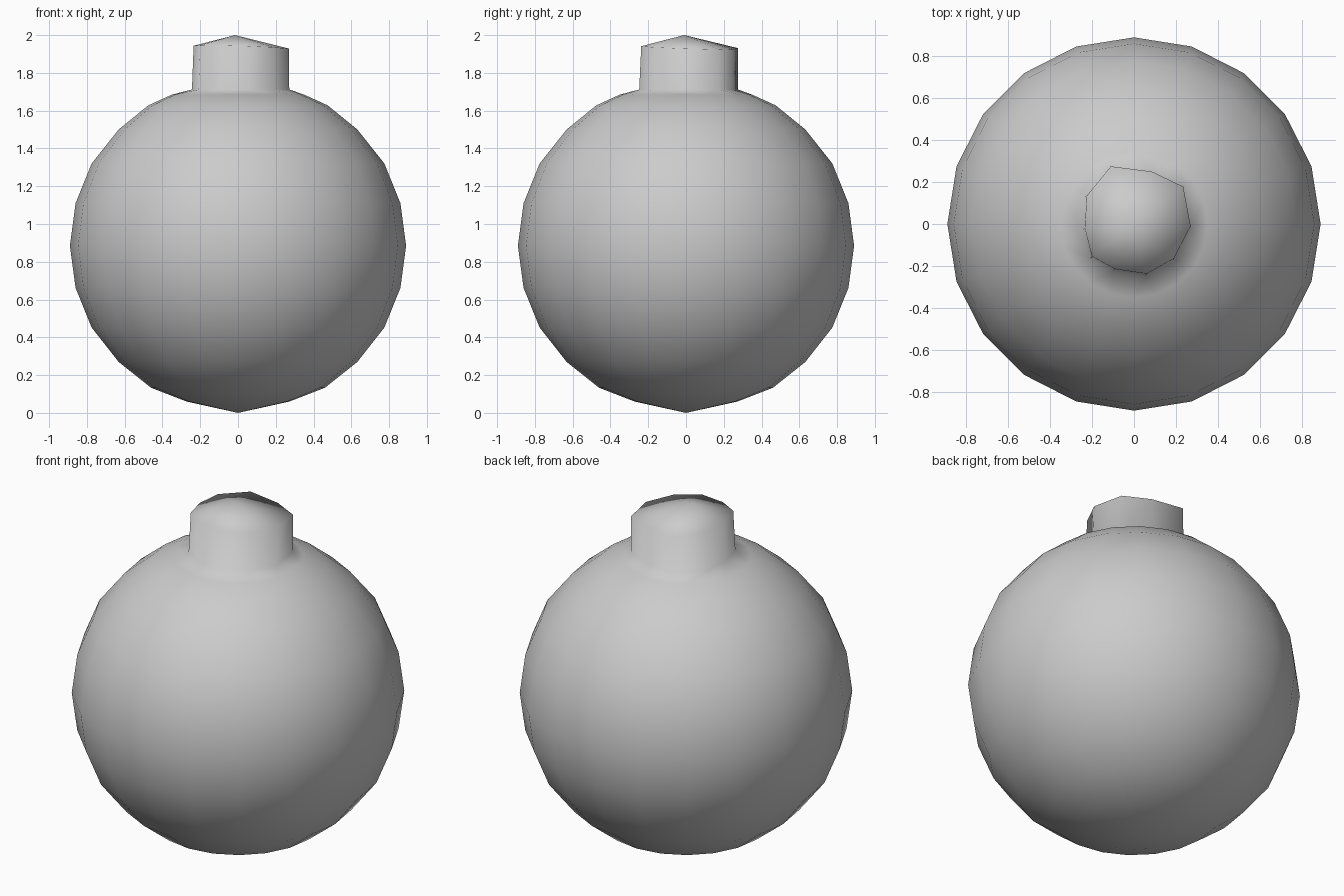
import bpy, bmesh
from math import cos, sin, tau

if "Cube" in bpy.data.objects:
    bpy.data.objects.remove(bpy.data.objects["Cube"])

SEG = 20
bm = bmesh.new()

def ring(r, z):
    return [bm.verts.new((r * cos(tau * i / SEG), r * sin(tau * i / SEG), z)) for i in range(SEG)]

def skin(a, b):
    n = len(a)
    for i in range(n):
        j = (i + 1) % n
        bm.faces.new((a[i], a[j], b[j], b[i]))

def fan(tip, loop):
    for i in range(len(loop)):
        bm.faces.new((tip, loop[i], loop[(i + 1) % len(loop)]))

# Round body, from the bottom pole up to the neck
profile = [(0.272, 0.06), (0.46, 0.133), (0.632, 0.27), (0.775, 0.452), (0.86, 0.662),
           (0.89, 0.885), (0.86, 1.11), (0.775, 1.32), (0.632, 1.5), (0.475, 1.628), (0.35, 1.685)]
rings = [ring(r, z) for r, z in profile]
for a, b in zip(rings, rings[1:]):
    skin(a, b)
fan(bm.verts.new((0, 0, 0)), rings[0])

# Irregular ten-sided neck, counter-clockwise from +x
outline = [(0.27, -0.01), (0.235, 0.178), (0.085, 0.25), (-0.11, 0.275), (-0.225, 0.135),
           (-0.235, -0.02), (-0.2, -0.155), (-0.09, -0.215), (0.06, -0.237), (0.19, -0.165)]
base = [bm.verts.new((x * 1.02 - 0.004, y * 1.02 - 0.006, 1.712)) for x, y in outline]
rim = [bm.verts.new((x, y, 1.936 - 0.03 * (x + y))) for x, y in outline]
skin(base, rim)
fan(bm.verts.new((-0.015, -0.01, 2.0)), rim)

# Join the twenty-sided body to the ten-sided neck
top = rings[-1]
for i in range(10):
    j = (i + 1) % 10
    bm.faces.new((top[2 * i], top[2 * i + 1], base[i]))
    bm.faces.new((top[2 * i + 1], top[(2 * i + 2) % SEG], base[j], base[i]))

bmesh.ops.recalc_face_normals(bm, faces=bm.faces)
for f in bm.faces:
    f.smooth = True
mesh = bpy.data.meshes.new("round_body_with_neck")
bm.to_mesh(mesh)
bm.free()
bpy.context.collection.objects.link(bpy.data.objects.new("round_body_with_neck", mesh))
